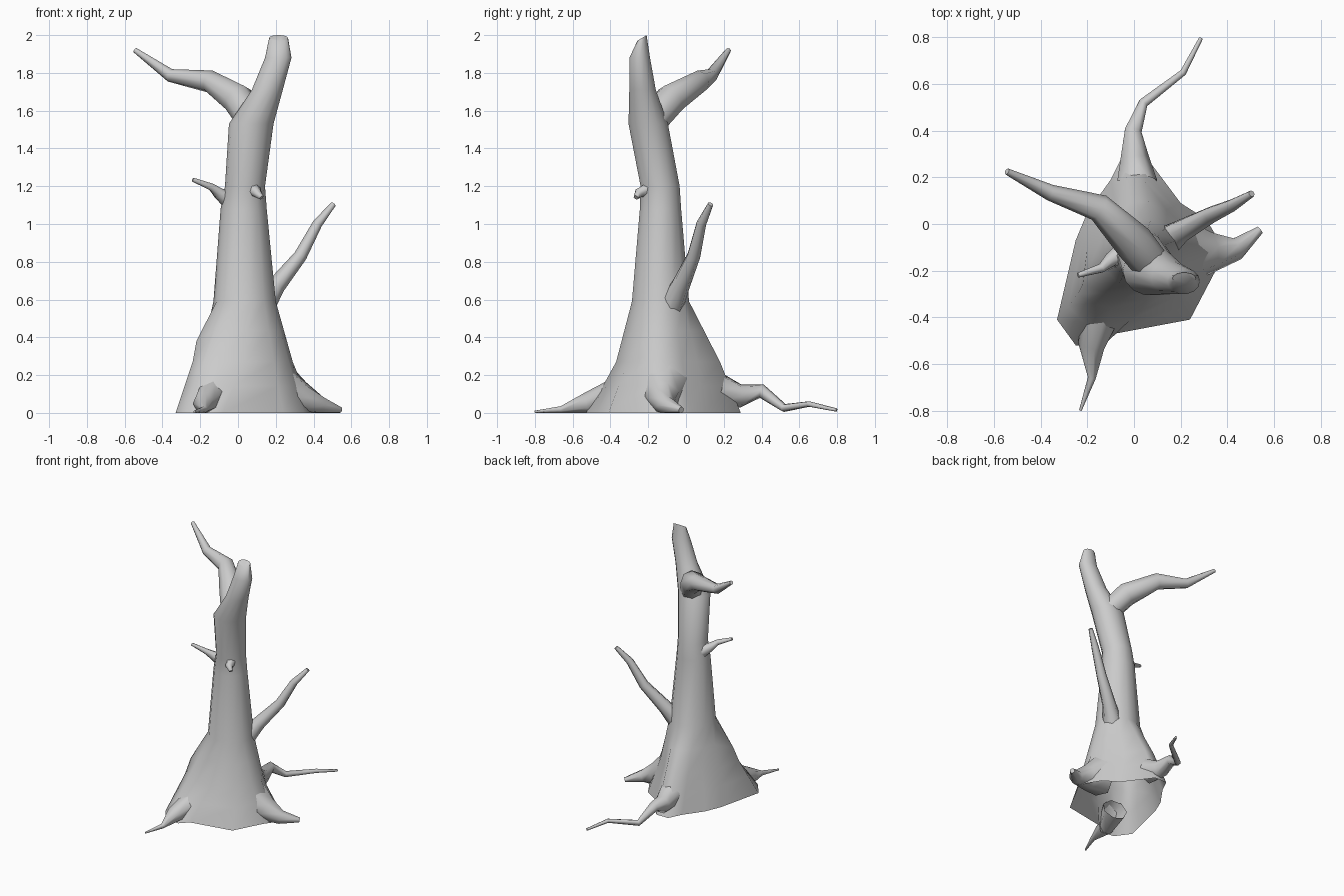
import bpy, bmesh, math
from mathutils import Vector

if "Cube" in bpy.data.objects:
    bpy.data.objects.remove(bpy.data.objects["Cube"])


def loft(name, rings, cap_start=False, cap_end=True):
    """Skin a list of equal-length rings into one smooth object."""
    bm = bmesh.new()
    loops = [[bm.verts.new(p) for p in r] for r in rings]
    n = len(rings[0])
    for a, b in zip(loops, loops[1:]):
        for i in range(n):
            j = (i + 1) % n
            bm.faces.new((a[i], a[j], b[j], b[i]))
    if cap_start:
        bm.faces.new(list(reversed(loops[0])))
    if cap_end:
        bm.faces.new(loops[-1])
    bm.normal_update()
    mesh = bpy.data.meshes.new(name)
    bm.to_mesh(mesh)
    bm.free()
    ob = bpy.data.objects.new(name, mesh)
    bpy.context.collection.objects.link(ob)
    bpy.ops.object.select_all(action='DESELECT')
    ob.select_set(True)
    bpy.context.view_layer.objects.active = ob
    bpy.ops.object.shade_smooth_by_angle(angle=math.radians(60))
    return ob


def limb(name, path, sides=7):
    """Tapered limb through (x, y, z, radius) points, kept above the ground."""
    pts = [Vector(p[:3]) for p in path]
    rings = []
    for i, p in enumerate(pts):
        t = (pts[min(i + 1, len(pts) - 1)] - pts[max(i - 1, 0)]).normalized()
        u = t.cross(Vector((0, 0, 1))).normalized()
        v = u.cross(t)
        ring = []
        for k in range(sides):
            a = -2 * math.pi * k / sides
            q = p + (u * math.cos(a) + v * math.sin(a)) * path[i][3]
            q.z = max(q.z, 0)
            ring.append(q)
        rings.append(list(reversed(ring)))
    return loft(name, rings)


# Trunk: irregular flared foot, blending to oval sections above
foot = [(.40, -.13), (.31, .02), (.20, .09), (.05, .29), (-.05, .29), (-.10, .19), (-.20, .05),
        (-.25, -.07), (-.33, -.41), (-.25, -.52), (-.14, -.53), (-.08, -.47), (.24, -.41), (.35, -.20)]
flare = [(.29, -.12), (.23, -.02), (.14, .06), (.05, .18), (-.03, .18), (-.08, .09), (-.14, 0),
         (-.20, -.10), (-.24, -.30), (-.18, -.34), (-.10, -.36), (.03, -.37), (.19, -.31), (.27, -.21)]
N = len(foot)


def oval(cx, cy, z, rx, ry, tilt=0):
    out = []
    for k in range(N):
        a = 2 * math.pi * k / N
        out.append(Vector((cx + rx * math.cos(a), cy + ry * math.sin(a), z + tilt * math.sin(a))))
    return out


foot_ring = [Vector((x, y, 0)) for x, y in foot]
flare_ring = [Vector((x, y, .27)) for x, y in flare]
waist = oval(.035, -.135, .59, .165, .155)
shoulder = [a.lerp(b, .52) for a, b in zip(flare_ring, waist)]
shoulder[8] = Vector((-.22, -.26, .38))   # ridge on the front left
low = [a.lerp(b, .53) for a, b in zip(foot_ring, flare_ring)]
loft("trunk", [
    foot_ring, low, flare_ring, shoulder, waist,
    oval(.03, -.135, 1.08, .122, .112),
    oval(.037, -.137, 1.2, .106, .106),
    oval(.07, -.2, 1.53, .118, .107),
    oval(.155, -.23, 1.71, .082, .072),
    oval(.213, -.245, 1.88, .07, .056),
    oval(.215, -.233, 1.985, .05, .025, .015),
])

# Branches
limb("upper_branch", [(.08, -.18, 1.54, .08), (0, -.08, 1.66, .085), (-.15, .07, 1.755, .06),
                      (-.36, .135, 1.787, .035), (-.545, .225, 1.92, .014)], 8)
limb("side_branch", [(.13, -.08, .57, .07), (.20, -.03, .67, .05), (.33, .04, .83, .036),
                     (.42, .08, 1.0, .027), (.505, .13, 1.105, .015)])
limb("twig", [(-.05, -.13, 1.13, .05), (-.10, -.155, 1.16, .032), (-.14, -.19, 1.195, .02),
              (-.24, -.22, 1.235, .011)])
limb("twig_stub", [(.08, -.19, 1.185, .04), (.10, -.25, 1.165, .026), (.125, -.265, 1.14, .014)])

# Roots
limb("back_root", [(.01, .18, .12, .09), (0, .29, .09, .063), (-.005, .40, .115, .038),
                   (.04, .52, .026, .022), (.21, .65, .047, .015), (.287, .797, .015, .009)])
limb("right_root", [(.22, -.12, .13, .14), (.33, -.12, .08, .09), (.44, -.105, .04, .05),
                    (.54, -.025, .015, .018)])
limb("front_root", [(-.13, -.36, .10, .09), (-.18, -.52, .05, .06), (-.18, -.66, .018, .018),
                    (-.23, -.80, .006, .006)])
